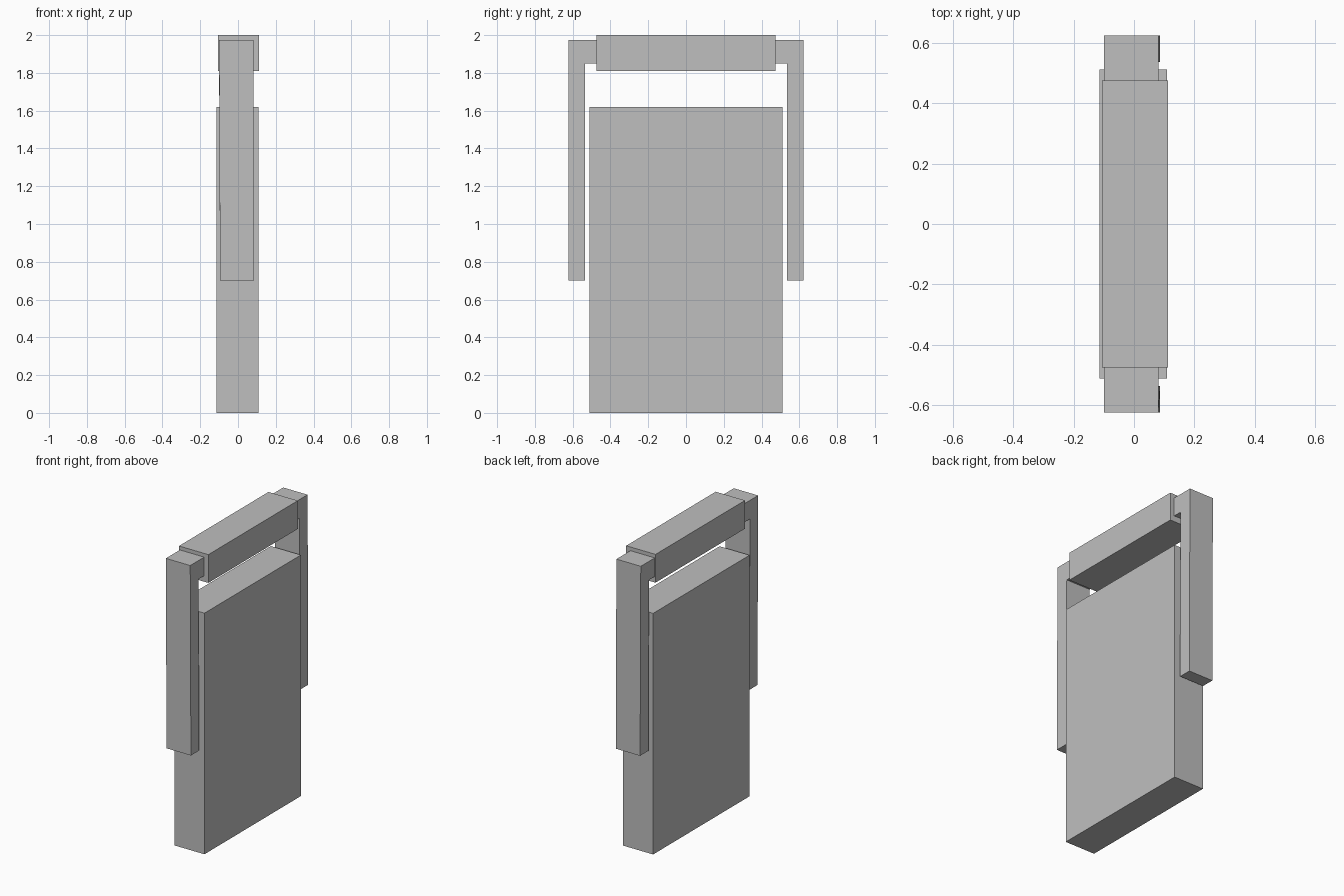
import bpy
import bmesh

cube = bpy.data.objects.get("Cube")
if cube:
    bpy.data.objects.remove(cube, do_unlink=True)

# Single plain grey
grey = bpy.data.materials.new("plain_grey")
grey.use_nodes = True
colour = (0.52, 0.52, 0.52, 1.0)
grey.diffuse_color = colour
grey.node_tree.nodes["Principled BSDF"].inputs["Base Color"].default_value = colour


def prism(name, profile, x0, x1, lean=None):
    """Extrude a (y, z) profile from x0 to x1; lean offsets x by height."""
    bm = bmesh.new()
    face = bm.faces.new([bm.verts.new((x0, y, z)) for y, z in profile])
    result = bmesh.ops.extrude_face_region(bm, geom=[face])
    moved = [v for v in result["geom"] if isinstance(v, bmesh.types.BMVert)]
    bmesh.ops.translate(bm, verts=moved, vec=(x1 - x0, 0, 0))
    if lean:
        for v in bm.verts:
            v.co.x += lean(v.co.z)
    bmesh.ops.recalc_face_normals(bm, faces=bm.faces)
    mesh = bpy.data.meshes.new(name)
    bm.to_mesh(mesh)
    bm.free()
    mesh.materials.append(grey)
    obj = bpy.data.objects.new(name, mesh)
    bpy.context.collection.objects.link(obj)
    return obj


def box_profile(y, z0, z1):
    return [(-y, z0), (y, z0), (y, z1), (-y, z1)]


# Main slab and the bar floating above it
prism("main_slab", box_profile(0.512, 0.0, 1.62), -0.114, 0.109)
prism("top_bar", box_profile(0.475, 1.81, 2.0), -0.106, 0.112)

# L-shaped arms: a short elbow into the bar, then a long, slightly leaning drop
for name, s in (("front_arm", -1), ("back_arm", 1)):
    profile = [(0.47, 1.975), (0.623, 1.975), (0.623, 0.70),
               (0.536, 0.70), (0.536, 1.85), (0.47, 1.85)]
    prism(name, [(s * y, z) for y, z in profile], -0.10, 0.081,
          lambda z: 0.005 * max(0.0, 1.85 - z) / 1.15)
